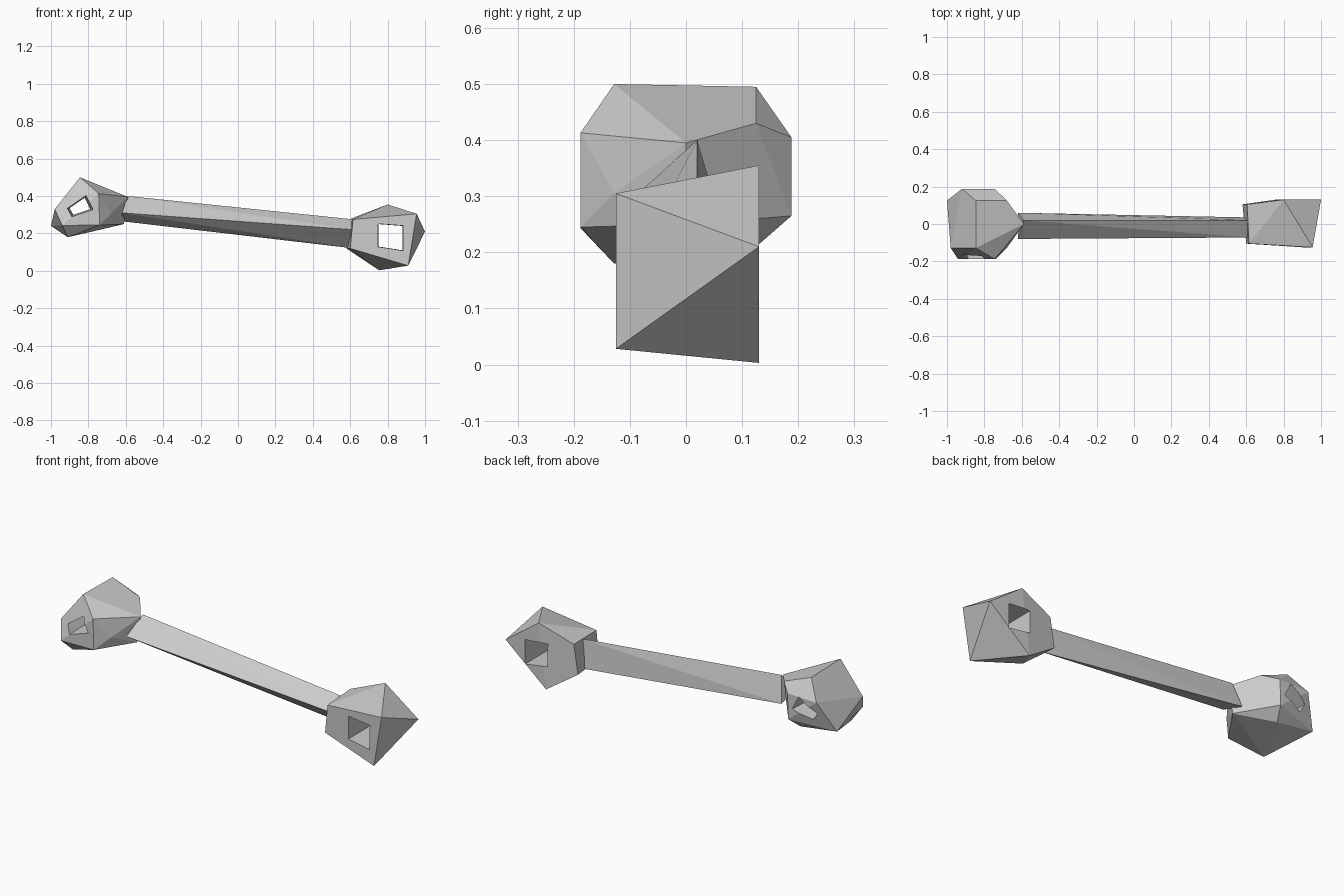
import bpy, bmesh
from mathutils import Vector

cube = bpy.data.objects.get("Cube")
if cube:
    bpy.data.objects.remove(cube, do_unlink=True)

# One plain grey for everything
grey = bpy.data.materials.new("light_grey")
grey.use_nodes = True
COLOUR = (0.6, 0.6, 0.6, 1)
grey.diffuse_color = COLOUR
grey.node_tree.nodes["Principled BSDF"].inputs["Base Color"].default_value = COLOUR


def hull(name, points):
    """Faceted solid wrapped round a few corner points."""
    bm = bmesh.new()
    for p in points:
        bm.verts.new(p)
    result = bmesh.ops.convex_hull(bm, input=bm.verts)
    spare = {v for v in result["geom_interior"] if isinstance(v, bmesh.types.BMVert)}
    bmesh.ops.delete(bm, geom=list(spare), context='VERTS')
    bmesh.ops.dissolve_limit(bm, angle_limit=0.02, verts=bm.verts, edges=bm.edges)
    bmesh.ops.recalc_face_normals(bm, faces=bm.faces)
    mesh = bpy.data.meshes.new(name)
    bm.to_mesh(mesh)
    bm.free()
    mesh.materials.append(grey)
    obj = bpy.data.objects.new(name, mesh)
    bpy.context.collection.objects.link(obj)
    return obj


def ring(y, outline):
    """Outline in x and z placed at depth y."""
    return [(x, y, z) for x, z in outline]


def cut_hole(target, outline, flare):
    """Hole along y, narrowest halfway through and flared at both mouths."""
    centre = sum((Vector(p) for p in outline), Vector((0, 0))) / len(outline)
    wide = [centre + (Vector(p) - centre) * flare for p in outline]
    for side, name in ((-1, "front"), (1, "back")):
        cutter = hull(f"{target.name}_{name}_cutter",
                      ring(-0.01 * side, outline) + ring(0.25 * side, wide))
        cutter.hide_render = True
        cutter.hide_set(True)
        cutter.display_type = 'WIRE'
        mod = target.modifiers.new(name + "_hole", 'BOOLEAN')
        mod.operation = 'DIFFERENCE'
        mod.solver = 'EXACT'
        mod.object = cutter


# Three-sided shaft
hull("shaft", [(-0.59, 0.02, 0.40), (-0.62, -0.08, 0.31), (-0.62, 0.06, 0.265),
               (0.62, 0.02, 0.275), (0.62, -0.072, 0.22), (0.62, 0.035, 0.12)])

# Left head: four-sided front twisting into a five-sided back
left_head = hull("left_head",
    ring(-0.105, [(0.615, 0.275), (0.60, 0.12)])
    + ring(-0.125, [(0.955, 0.305), (0.91, 0.028)])
    + ring(0.13, [(0.80, 0.355), (1.0, 0.21), (0.755, 0.003)])
    + ring(0.105, [(0.605, 0.28), (0.58, 0.12)]))
cut_hole(left_head, [(0.75, 0.25), (0.88, 0.24), (0.88, 0.11), (0.75, 0.13)], 1.05)

# Right head: chunky faceted knob with raised front and back faces
right_head = hull("right_head",
    ring(-0.128, [(-0.845, 0.50), (-0.98, 0.33), (-0.91, 0.18), (-0.68, 0.305)])
    + ring(0.125, [(-0.845, 0.495), (-1.0, 0.24), (-0.78, 0.21), (-0.68, 0.43)])
    + ring(0, [(-0.588, 0.395), (-0.61, 0.25)])
    + ring(-0.188, [(-0.745, 0.413), (-0.74, 0.245), (-0.94, 0.243)])
    + ring(0.188, [(-0.92, 0.40), (-0.745, 0.405), (-0.75, 0.265)]))
cut_hole(right_head, [(-0.90, 0.335), (-0.82, 0.39), (-0.79, 0.33), (-0.88, 0.30)], 1.35)
